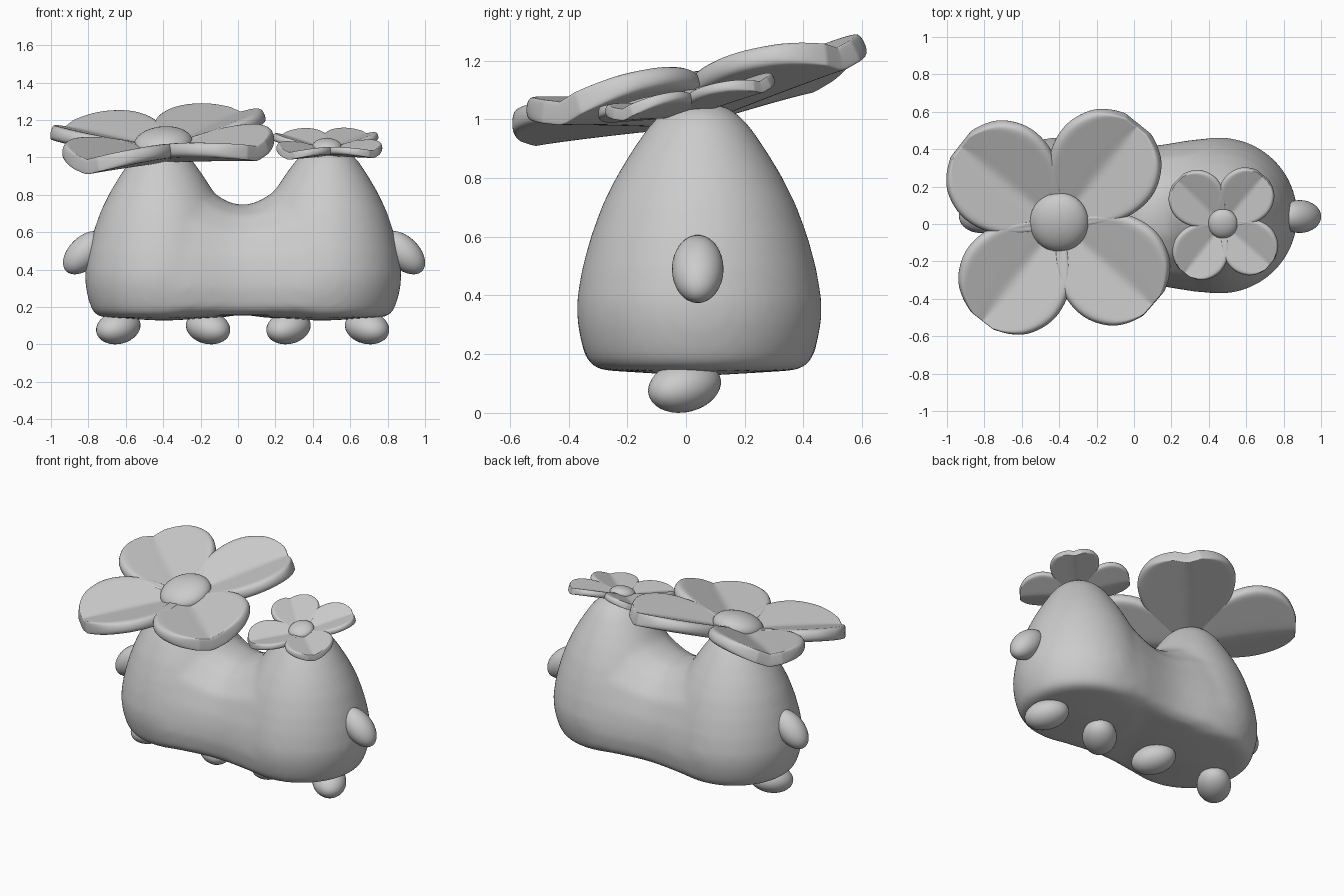
import bpy, bmesh, math
from mathutils import Matrix, Vector

cube = bpy.data.objects.get("Cube")
if cube:
    bpy.data.objects.remove(cube, do_unlink=True)

grey = bpy.data.materials.new("soft_grey")
grey.use_nodes = True
grey.diffuse_color = (0.6, 0.6, 0.6, 1)
grey.node_tree.nodes["Principled BSDF"].inputs["Base Color"].default_value = (0.6, 0.6, 0.6, 1)


def finish(name, bm):
    bmesh.ops.recalc_face_normals(bm, faces=bm.faces)
    mesh = bpy.data.meshes.new(name)
    bm.to_mesh(mesh)
    bm.free()
    mesh.materials.append(grey)
    mesh.shade_smooth()
    obj = bpy.data.objects.new(name, mesh)
    bpy.context.collection.objects.link(obj)
    return obj


def ellipsoid(name, centre, radii, rotation):
    bm = bmesh.new()
    bmesh.ops.create_uvsphere(bm, u_segments=32, v_segments=18, radius=1)
    bm.transform(Matrix.Translation(centre) @ rotation @ Matrix.Diagonal((*radii, 1)))
    return finish(name, bm)


def loft(bm, rings):
    rings = [[bm.verts.new(p) for p in ring] for ring in rings]
    n = len(rings[0])
    for a, b in zip(rings, rings[1:]):
        for i in range(n):
            bm.faces.new((a[i], a[(i + 1) % n], b[(i + 1) % n], b[i]))
    bm.faces.new(rings[0])
    bm.faces.new(rings[-1])


def interpolate(table, u):
    for (a, x), (b, y) in zip(table, table[1:]):
        if u <= b:
            return x + (y - x) * (u - a) / (b - a)
    return table[-1][1]


# Body: two pear-shaped lobes fused by a saddle that flares into them
BODY_Y = 0.045
LOBE = [(0.05, 0.128), (0.345, 0.146), (0.38, 0.175), (0.402, 0.24), (0.416, 0.31),
        (0.418, 0.38), (0.40, 0.49), (0.37, 0.6), (0.33, 0.71), (0.28, 0.81),
        (0.225, 0.9), (0.17, 0.98), (0.12, 1.03), (0.06, 1.055)]
ARCH = [(0.3, 0.155), (0.35, 0.19), (0.37, 0.3), (0.365, 0.38), (0.35, 0.46),
        (0.3, 0.59), (0.2, 0.69), (0.1, 0.735), (0.03, 0.745)]
bm = bmesh.new()
for centre_x, lean in ((-0.395, -0.015), (0.445, 0.03)):
    loft(bm, [[(centre_x + lean * z + r * math.cos(a), BODY_Y + r * math.sin(a), z)
               for a in (math.tau * i / 64 for i in range(64))] for r, z in LOBE])
outline = ARCH + [(-y, z) for y, z in reversed(ARCH)]
sections = []
for i in range(-10, 11):
    flare = math.sin(math.pi / 2 * i / 10) ** 2
    sections.append([(0.025 + 0.04 * i, BODY_Y + y * (1 + 0.12 * flare),
                      z * (1 + 0.25 * flare * (z / 0.74) ** 4)) for y, z in outline])
loft(bm, sections)
body = finish("body", bm)
remesh = body.modifiers.new("fuse", 'REMESH')
remesh.mode = 'VOXEL'
remesh.voxel_size = 0.02
remesh.use_smooth_shade = True
smooth = body.modifiers.new("soften", 'SMOOTH')
smooth.factor = 0.5
smooth.iterations = 14

# Arms: drooping ovals at both ends
for name, x, side in (("left_arm", 0.885, 1), ("right_arm", -0.82, -1)):
    ellipsoid(name, (x, 0.04, 0.49), (0.085, 0.088, 0.14),
              Matrix.Rotation(-side * math.radians(45), 4, 'Y'))

# Feet: toes turned outward under each lobe
for i, x in enumerate((-0.64, -0.16, 0.27, 0.69)):
    yaw = math.radians(-40 if i % 2 == 0 else 40)
    ellipsoid("foot_%d" % (i + 1), (x, -0.005, 0.09), (0.105, 0.138, 0.087),
              Matrix.Rotation(yaw, 4, 'Z') @ Matrix.Rotation(math.radians(12), 4, 'X'))

# Flowers: four cupped petals and a button centre, tilted to the front
PETAL = [(0.02, 0.06), (0.1, 0.155), (0.2, 0.245), (0.3, 0.293), (0.4, 0.305),
         (0.5, 0.285), (0.58, 0.235), (0.635, 0.17), (0.668, 0.08)]


def flower(name, centre, scale, angles, slope_x, slope_y):
    tilt = Matrix.Identity(4)
    tilt[2][0], tilt[2][1] = slope_x, slope_y
    place = Matrix.Translation(centre) @ tilt @ Matrix.Scale(scale, 4)
    for k, angle in enumerate(angles):
        bm = bmesh.new()
        turn = Matrix.Rotation(math.radians(angle), 4, 'Z')
        rows = []
        for i in range(13):
            u = 0.02 + 0.648 * math.sin(math.pi / 2 * i / 12)
            width = interpolate(PETAL, u)
            row = []
            for j in range(11):
                v = width * (j / 5 - 1)
                w = -0.02 + 0.28 * abs(v) + 0.1 * u
                row.append(bm.verts.new(place @ turn @ Vector((u, v, w))))
            rows.append(row)
        for a, b in zip(rows, rows[1:]):
            for j in range(10):
                bm.faces.new((a[j], a[j + 1], b[j + 1], b[j]))
        petal = finish("%s_petal_%d" % (name, k + 1), bm)
        solid = petal.modifiers.new("thickness", 'SOLIDIFY')
        solid.thickness = 0.08 * scale
        solid.offset = 0
        rounding = petal.modifiers.new("round", 'SUBSURF')
        rounding.levels = rounding.render_levels = 2
    ellipsoid(name + "_centre", (0, 0, 0), (1, 1, 1),
              place @ Matrix.Translation((0, 0, 0.045)) @ Matrix.Diagonal((0.158, 0.158, 0.085, 1)))


flower("large_flower", (-0.4, 0.01, 1.03), 1.0, (142, 51, -41, 232), 0.06, 0.2)
flower("small_flower", (0.475, 0.002, 1.035), 0.5, (136, 50, -41, 232), 0.0, 0.2)
